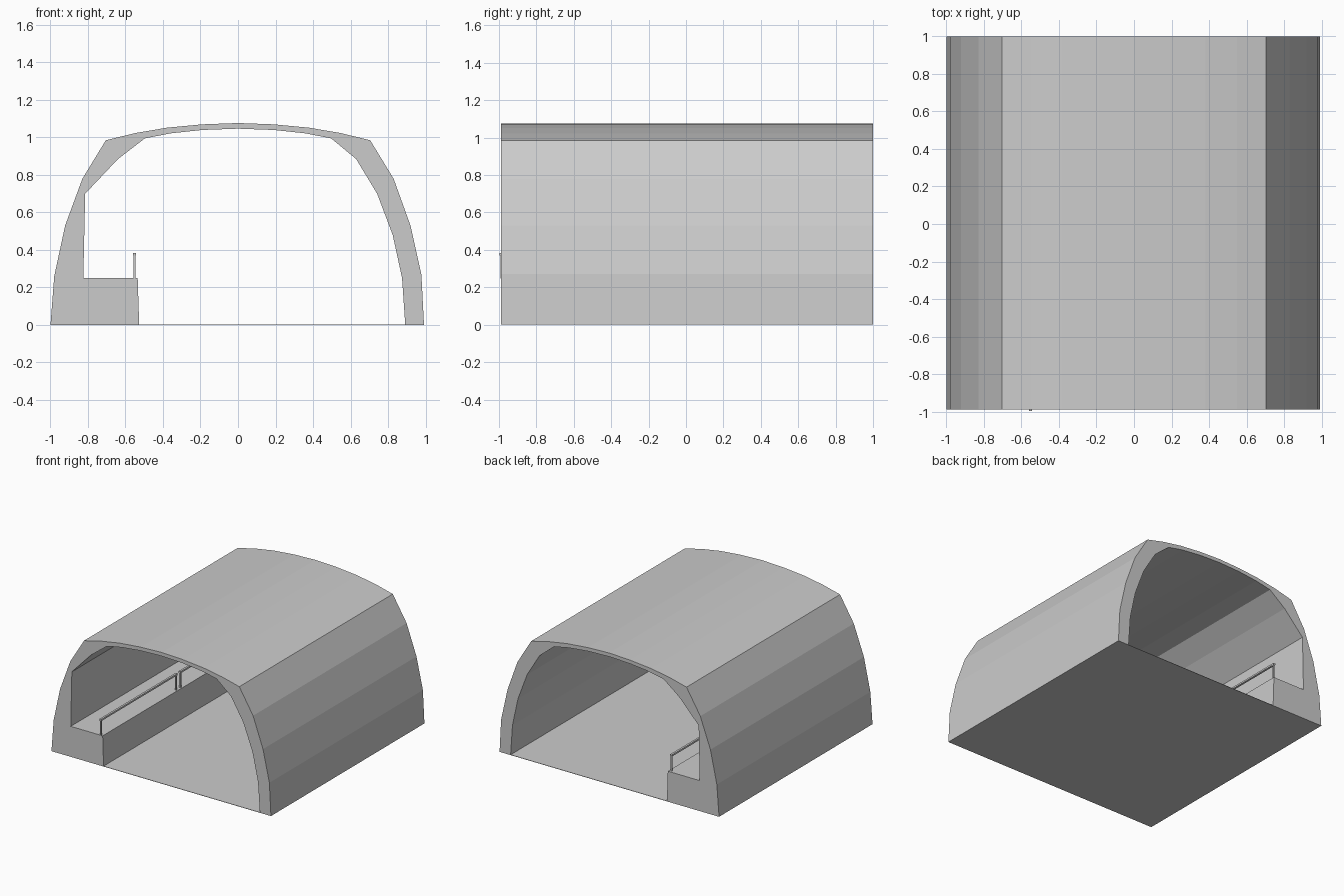
import bpy, bmesh

if "Cube" in bpy.data.objects:
    bpy.data.objects.remove(bpy.data.objects["Cube"])

Y0, Y1 = -0.99, 1.0


def finish(name, bm):
    bmesh.ops.recalc_face_normals(bm, faces=bm.faces[:])
    mesh = bpy.data.meshes.new(name)
    bm.to_mesh(mesh)
    bm.free()
    obj = bpy.data.objects.new(name, mesh)
    bpy.context.collection.objects.link(obj)
    return obj


def box(name, x, y, z):
    bm = bmesh.new()
    bmesh.ops.create_cube(bm, size=1)
    for v in bm.verts:
        v.co = [lo + (c + 0.5) * (hi - lo) for c, (lo, hi) in zip(v.co, (x, y, z))]
    return finish(name, bm)


def roof(half):
    # symmetric faceted arc from its right half, ordered left to right
    return [(-x, z) for x, z in reversed(half)] + half[1:]


# Tunnel shell cross-section with the raised walkway on the left
outer = [(-1, 0), (-0.98, 0.26), (-0.922, 0.53), (-0.83, 0.78)]
outer += roof([(0, 1.077), (0.19, 1.07), (0.38, 1.052), (0.55, 1.023), (0.705, 0.985)])
outer += [(0.83, 0.78), (0.92, 0.53), (0.978, 0.27), (0.992, 0)]
inner = [(-0.527, 0), (-0.535, 0.25), (-0.825, 0.25), (-0.815, 0.7), (-0.64, 0.885)]
inner += roof([(0, 1.047), (0.19, 1.04), (0.36, 1.022), (0.497, 0.995)])
inner += [(0.63, 0.885), (0.742, 0.7), (0.825, 0.48), (0.875, 0.25), (0.892, 0)]

bm = bmesh.new()
face = bm.faces.new([bm.verts.new((x, Y0, z)) for x, z in outer + inner[::-1]])
ext = bmesh.ops.extrude_face_region(bm, geom=[face], use_keep_orig=True)
bmesh.ops.translate(bm, vec=(0, Y1 - Y0, 0),
                    verts=[g for g in ext["geom"] if isinstance(g, bmesh.types.BMVert)])
finish("tunnel_shell", bm)

# Thin road floor between the walls
box("road_floor", (-0.53, 0.893), (Y0, Y1), (0, 0.003))

# Two handrail sections, each with a post at both ends
for i, (a, b) in enumerate([(-0.997, -0.005), (0.03, 0.985)]):
    box(f"handrail_{i}", (-0.561, -0.544), (a, b), (0.37, 0.384))
    for j, y in enumerate((a + 0.004, b - 0.016)):
        box(f"rail_post_{i}_{j}", (-0.558, -0.546), (y, y + 0.012), (0.248, 0.372))
